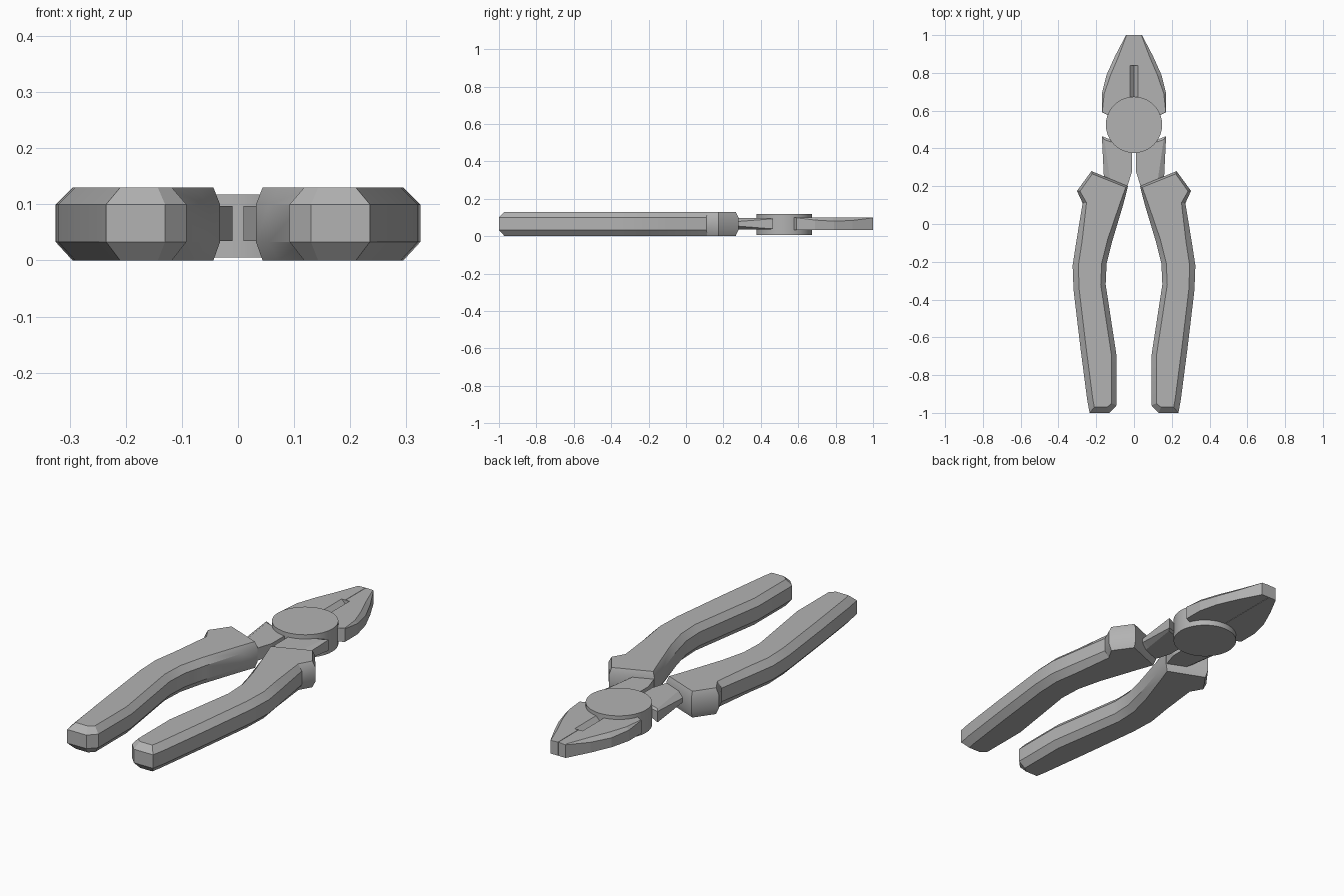
import bpy, bmesh, math
from mathutils import Vector

if "Cube" in bpy.data.objects:
    bpy.data.objects.remove(bpy.data.objects["Cube"])

steel = bpy.data.materials.new("dark_grey")
steel.diffuse_color = (.45, .45, .45, 1)
steel.use_nodes = True
steel.node_tree.nodes["Principled BSDF"].inputs["Base Color"].default_value = steel.diffuse_color


def inset(pts, ds):
    """Move every corner of a counter-clockwise outline inwards by its own mitred distance."""
    out = []
    n = len(pts)
    for i in range(n):
        p = Vector(pts[i])
        a = (p - Vector(pts[i - 1])).normalized()
        b = (Vector(pts[(i + 1) % n]) - p).normalized()
        na, nb = Vector((-a.y, a.x)), Vector((-b.y, b.x))
        out.append(p + (na + nb) * ds[i] / (1 + na.dot(nb)))
    return out


def smooth(ob, degrees):
    bpy.ops.object.select_all(action="DESELECT")
    ob.select_set(True)
    bpy.context.view_layer.objects.active = ob
    bpy.ops.object.shade_smooth_by_angle(angle=math.radians(degrees))


def layered(name, pts, levels, mirror=True):
    """Stack rings of one outline; each level is (heights, inset distances)."""
    bm = bmesh.new()
    n = len(pts)
    rings = []
    for zs, ds in levels:
        zs = zs if isinstance(zs, list) else [zs] * n
        ds = ds if isinstance(ds, list) else [ds] * n
        rings.append([bm.verts.new((p[0], p[1], z)) for p, z in zip(inset(pts, ds), zs)])
    for lo, hi in zip(rings, rings[1:]):
        for i in range(n):
            j = (i + 1) % n
            bm.faces.new((lo[i], lo[j], hi[j], hi[i]))
    caps = [bm.faces.new(rings[0][::-1]), bm.faces.new(rings[-1])]
    bmesh.ops.triangulate(bm, faces=caps)
    bmesh.ops.remove_doubles(bm, verts=bm.verts, dist=1e-5)
    bmesh.ops.recalc_face_normals(bm, faces=bm.faces)
    me = bpy.data.meshes.new(name)
    bm.to_mesh(me)
    bm.free()
    me.materials.append(steel)
    ob = bpy.data.objects.new(name, me)
    bpy.context.collection.objects.link(ob)
    if mirror:
        ob.modifiers.new("mirror", "MIRROR").use_mirror_merge = False
    return ob


# Grips: outline with chamfered top and bottom, from the lower end round the outer side
grip = [(.13, -1), (.235, -1), (.248, -.93), (.283, -.66), (.32, -.35), (.325, -.22),
        (.305, -.09), (.272, .11), (.302, .175), (.225, .28), (.032, .2),
        (.055, .11), (.115, -.09), (.145, -.21), (.15, -.32), (.092, -.7), (.092, -.96)]
chamfer = [.03] * 7 + [.02, .014, .012, .01, .018] + [.026] * 5
grips = layered("handle_grips", grip, [(0, chamfer), (.033, 0), (.1, 0), (.13, chamfer)])
smooth(grips, 30)

# Tangs joining the pivot to the grips
tang = [(.035, .2), (.15, .18), (.16, .26), (.17, .465), (.12, .445), (.11, .5), (.01, .5),
        (.01, .28)]
td = [0, .03, .03, .012, .01, 0, 0, 0]
tz = [0, .02, .02, .004, .01, 0, 0, 0]
layered("tangs", tang, [(.035, td), ([.035 + z for z in tz], 0),
                        ([.097 - z for z in tz], 0), (.097, td)])

# Jaws: flat underneath, outer top edge sloped off
jaw = [(.001, .52), (.11, .555), (.135, .575), (.17, .592), (.17, .69), (.145, .79),
       (.1, .89), (.042, 1), (.001, 1)]
jd = [0, 0, 0, .002, .012, .02, .018, .003, 0]
drop = [0, 0, 0, .002, .014, .02, .016, .002, 0]
jaws = layered("jaws", jaw, [(.033, 0), ([.1 - d for d in drop], 0), (.1, jd)], False)

# V groove along the jaw seam
bpy.ops.mesh.primitive_cube_add(size=1, location=(0, .72, .1), rotation=(0, math.pi / 4, 0))
cutter = bpy.context.object
cutter.name = "groove_cutter"
cutter.data.materials.append(steel)
cutter.scale = (.03, .24, .03)
cutter.hide_render = True
cutter.display_type = "WIRE"
cut = jaws.modifiers.new("groove", "BOOLEAN")
cut.operation = "DIFFERENCE"
cut.object = cutter
jaws.modifiers.new("mirror", "MIRROR").use_mirror_merge = False

# Pivot disc
bpy.ops.mesh.primitive_cylinder_add(vertices=40, radius=.149, depth=.113,
                                    location=(0, .525, .0615))
disc = bpy.context.object
disc.name = "pivot_disc"
disc.data.materials.append(steel)
smooth(disc, 30)
